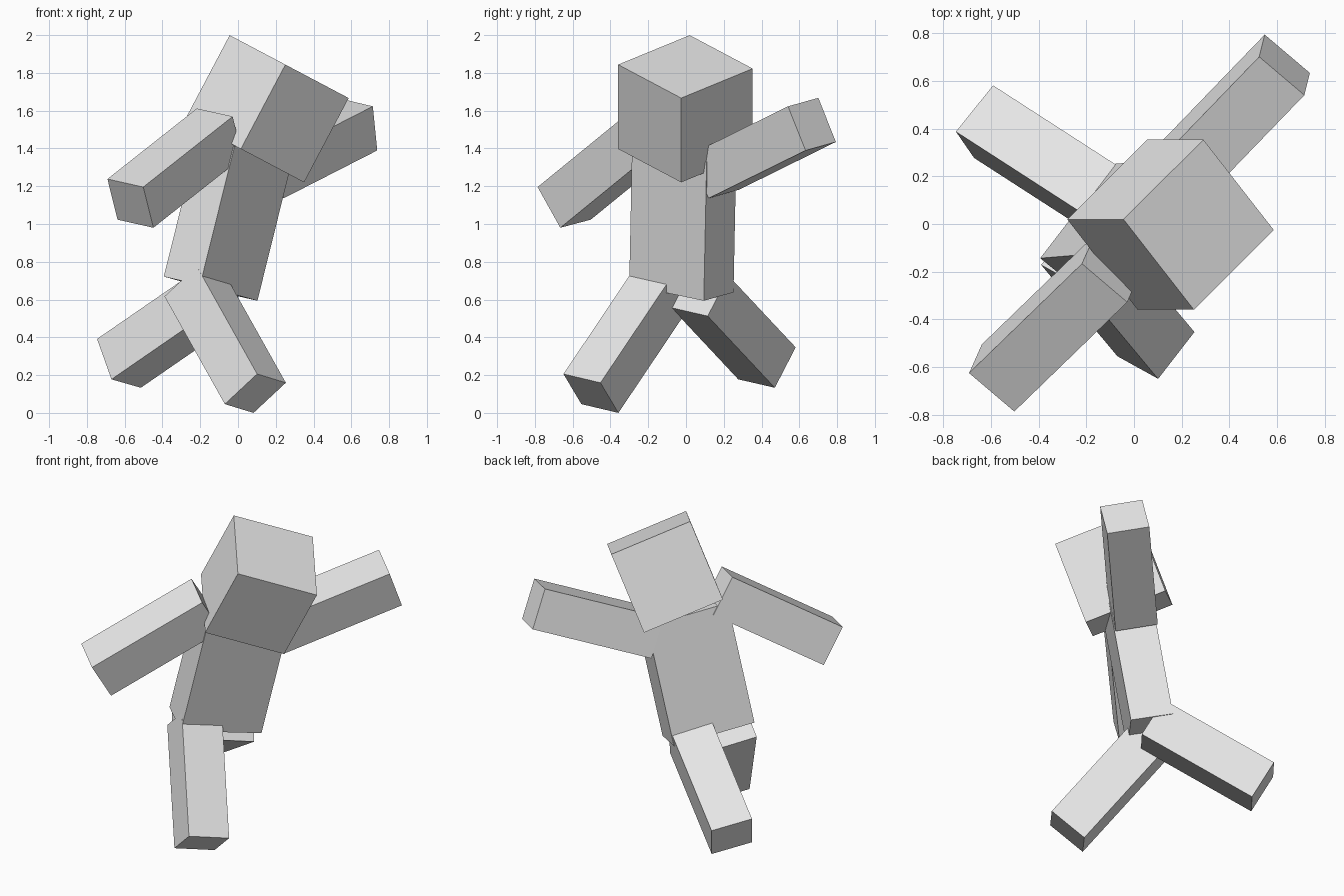
import bpy
from mathutils import Vector, Matrix

if "Cube" in bpy.data.objects:
    bpy.data.objects.remove(bpy.data.objects["Cube"])

U = 0.0631  # one body unit: head is 8 units wide

grey = bpy.data.materials.new("plain grey")
grey.diffuse_color = (0.8, 0.8, 0.8, 1)
grey.use_nodes = True
grey.node_tree.nodes["Principled BSDF"].inputs["Base Color"].default_value = grey.diffuse_color


def box(name, size, centre, axis, side):
    """Box with its long direction along axis and its width along side."""
    z = Vector(axis).normalized()
    x = Vector(side)
    x = (x - z * x.dot(z)).normalized()
    y = z.cross(x)
    bpy.ops.mesh.primitive_cube_add(size=1)
    ob = bpy.context.object
    ob.name = ob.data.name = name
    rot = Matrix((x, y, z)).transposed().to_4x4()
    scale = Matrix.Diagonal((*(s * U for s in size), 1))
    ob.data.transform(rot @ scale)
    ob.location = centre
    ob.data.materials.append(grey)


LIMB = (4, 4, 12)

# head and torso, leaning and twisted
box("head", (8, 8, 8), (0.153, -0.003, 1.61), (0.467, 0, 0.884), (0.335, 0.335, -0.18))
box("torso", (8, 4, 12), (-0.054, -0.017, 1.025), (0.182, 0.015, 0.734), (0.30, 0.39, -0.082))

# arms, axis pointing to the hand
box("right_arm", LIMB, (-0.333, -0.416, 1.296), (-0.475, -0.46, -0.375), (0.19, -0.16, -0.042))
box("left_arm", LIMB, (0.383, 0.41, 1.402), (0.497, 0.515, 0.254), (-0.19, 0.153, 0.042))

# legs, axis pointing to the foot
box("right_leg", LIMB, (-0.068, -0.312, 0.388), (0.317, -0.38, -0.566), (0.15, 0.195, -0.045))
box("left_leg", LIMB, (-0.355, 0.251, 0.452), (-0.55, 0.355, -0.379), (0.15, 0.187, -0.043))
